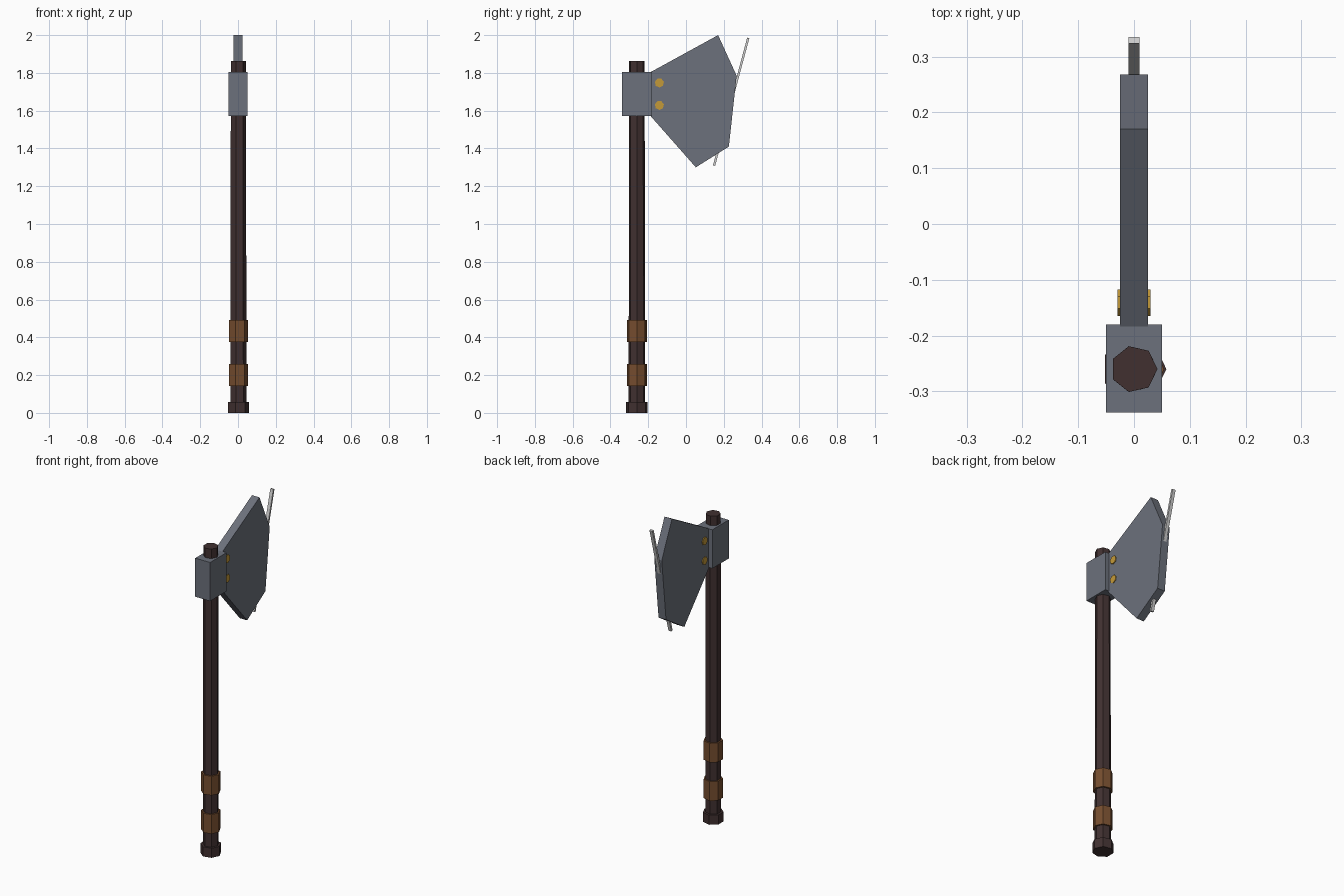
import bpy, bmesh, math
from mathutils import Matrix, Vector

if "Cube" in bpy.data.objects:
    bpy.data.objects.remove(bpy.data.objects["Cube"])


def material(name, rgb):
    m = bpy.data.materials.new(name)
    m.diffuse_color = (*rgb, 1)
    m.use_nodes = True
    m.node_tree.nodes["Principled BSDF"].inputs["Base Color"].default_value = m.diffuse_color
    return m


STEEL = material("blue_grey_steel", (0.15, 0.165, 0.20))
WOOD = material("dark_wood", (0.052, 0.030, 0.030))
LEATHER = material("brown_leather", (0.18, 0.075, 0.028))
BRASS = material("brass", (0.55, 0.32, 0.04))
EDGE = material("bright_edge", (0.62, 0.62, 0.62))

SHAFT_Y = -0.26
SIDES = 7


def finish(name, bm, mat):
    bmesh.ops.recalc_face_normals(bm, faces=bm.faces)
    me = bpy.data.meshes.new(name)
    bm.to_mesh(me)
    bm.free()
    me.materials.append(mat)
    ob = bpy.data.objects.new(name, me)
    bpy.context.collection.objects.link(ob)
    return ob


def prism(name, r0, r1, z0, z1, mat):
    """Seven-sided upright section around the shaft axis, one corner facing front."""
    bm = bmesh.new()
    place = (Matrix.Translation((0, SHAFT_Y, (z0 + z1) / 2))
             @ Matrix.Rotation(-math.pi / 2, 4, 'Z'))
    bmesh.ops.create_cone(bm, cap_ends=True, segments=SIDES, radius1=r0, radius2=r1,
                          depth=z1 - z0, matrix=place)
    return finish(name, bm, mat)


def box(name, size, centre, mat, tilt=0.0):
    bm = bmesh.new()
    place = (Matrix.Translation(centre) @ Matrix.Rotation(tilt, 4, 'X')
             @ Matrix.Diagonal((*size, 1)))
    bmesh.ops.create_cube(bm, size=1, matrix=place)
    return finish(name, bm, mat)


# Handle: shaft, pommel and two leather wraps
prism("shaft", 0.045, 0.042, 0.02, 1.863, WOOD)
prism("pommel", 0.058, 0.058, 0.0, 0.058, WOOD)
prism("lower_grip_wrap", 0.054, 0.054, 0.143, 0.260, LEATHER)
prism("upper_grip_wrap", 0.054, 0.054, 0.376, 0.492, LEATHER)

# Socket block around the shaft
box("head_socket", (0.10, 0.158, 0.234), (0, -0.259, 1.689), STEEL)

# Flat blade extruded from its side outline (y, z)
outline = [(-0.195, 1.80), (0.17, 2.0), (0.268, 1.785),
           (0.227, 1.41), (0.052, 1.30), (-0.195, 1.58)]
bm = bmesh.new()
side = bm.faces.new([bm.verts.new((-0.025, y, z)) for y, z in outline])
ext = bmesh.ops.extrude_face_region(bm, geom=[side])
bmesh.ops.translate(bm, vec=Vector((0.05, 0, 0)),
                    verts=[v for v in ext["geom"] if isinstance(v, bmesh.types.BMVert)])
finish("blade", bm, STEEL)

# Tilted bright strip along the cutting edge
box("cutting_edge", (0.02, 0.012, 0.70), (0, 0.239, 1.647), EDGE, math.radians(-15))

# Rivets passing through the blade
for label, z in (("upper", 1.747), ("lower", 1.628)):
    bm = bmesh.new()
    place = (Matrix.Translation((0, -0.141, z)) @ Matrix.Rotation(math.pi / 2, 4, 'Y')
             @ Matrix.Rotation(-math.pi / 2, 4, 'Z'))
    bmesh.ops.create_cone(bm, cap_ends=True, segments=SIDES, radius1=0.0245,
                          radius2=0.0245, depth=0.06, matrix=place)
    finish(label + "_rivet", bm, BRASS)
